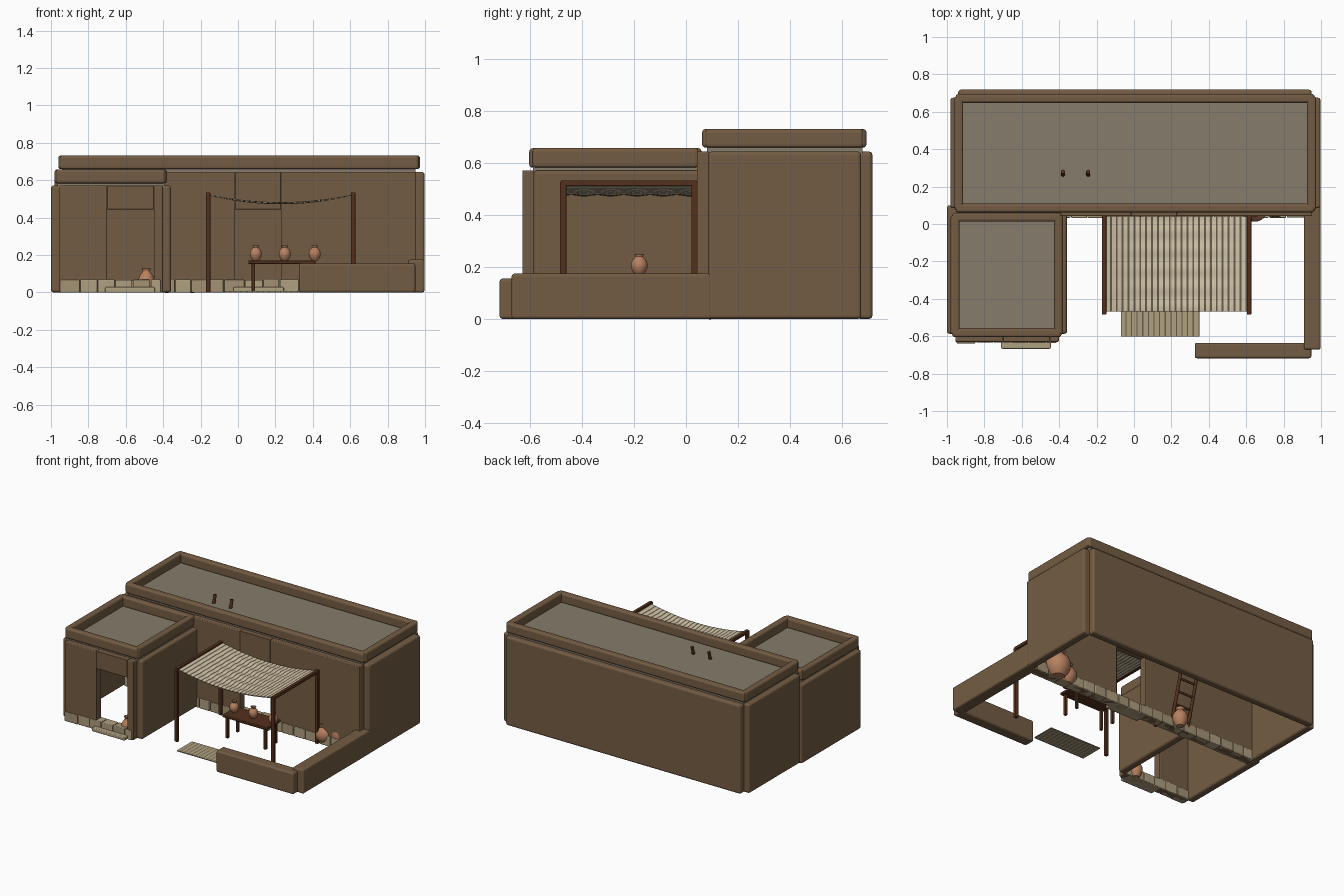
import bpy, bmesh, math, random
from mathutils import Vector

if "Cube" in bpy.data.objects:
    bpy.data.objects.remove(bpy.data.objects["Cube"])

random.seed(4)


def material(name, rgb):
    m = bpy.data.materials.new(name)
    m.diffuse_color = (*rgb, 1)
    m.use_nodes = True
    m.node_tree.nodes["Principled BSDF"].inputs["Base Color"].default_value = m.diffuse_color
    return m


ADOBE = material("adobe brown", (0.175, 0.108, 0.057))
ROOF = material("roof grey clay", (0.235, 0.203, 0.15))
WOOD = material("dark wood", (0.088, 0.03, 0.012))
CLAY = material("terracotta", (0.48, 0.22, 0.115))
STONE = material("pale stone", (0.43, 0.35, 0.215))
STONE2 = material("dull stone", (0.36, 0.29, 0.175))
CREAM = material("cream cloth", (0.64, 0.55, 0.39))
STRIPE = material("dark stripe", (0.13, 0.105, 0.07))


def finish(name, bm, *mats, angle=35):
    bmesh.ops.recalc_face_normals(bm, faces=bm.faces)
    me = bpy.data.meshes.new(name)
    bm.to_mesh(me)
    bm.free()
    for m in mats:
        me.materials.append(m)
    ob = bpy.data.objects.new(name, me)
    bpy.context.collection.objects.link(ob)
    bpy.ops.object.select_all(action='DESELECT')
    bpy.context.view_layer.objects.active = ob
    ob.select_set(True)
    bpy.ops.object.shade_smooth_by_angle(angle=math.radians(angle))
    return ob


def box(name, x, y, z, mat, bevel=0.0):
    """Box from (min, max) ranges, with softened edges."""
    bm = bmesh.new()
    bmesh.ops.create_cube(bm, size=1)
    for v in bm.verts:
        v.co = [r[0] if c < 0 else r[1] for c, r in zip(v.co, (x, y, z))]
    if bevel:
        bmesh.ops.bevel(bm, geom=bm.edges[:], offset=bevel, segments=3,
                        profile=0.5, affect='EDGES')
    return finish(name, bm, mat, angle=12)


def rod(name, a, b, r, mat=WOOD):
    a, b = Vector(a), Vector(b)
    bm = bmesh.new()
    bmesh.ops.create_cone(bm, cap_ends=True, segments=12, radius1=r, radius2=r,
                          depth=(b - a).length)
    q = (b - a).to_track_quat('Z', 'Y')
    for v in bm.verts:
        v.co = q @ v.co + (a + b) / 2
    return finish(name, bm, mat)


# Pot profile: radius and height as fractions of belly radius and total height
POT = [(0, 0), (.5, 0), (.76, .13), (.94, .28), (1, .42), (.97, .56), (.82, .7),
       (.6, .8), (.46, .87), (.46, .92), (.6, 1), (.48, 1), (.38, .92), (0, .85)]


def pot(name, x, y, z, r, h, n=24):
    bm = bmesh.new()
    vs = [bm.verts.new((x + p * r, y, z + q * h)) for p, q in POT]
    es = [bm.edges.new(e) for e in zip(vs, vs[1:])]
    bmesh.ops.spin(bm, geom=vs + es, cent=(x, y, 0), axis=(0, 0, 1),
                   angle=math.tau, steps=n)
    bmesh.ops.remove_doubles(bm, verts=bm.verts, dist=1e-5)
    return finish(name, bm, CLAY)


def parapet(name, x, y, z, t=0.047):
    b = 0.013
    box(name + "_front", x, (y[0], y[0] + t), z, ADOBE, b)
    box(name + "_back", x, (y[1] - t, y[1]), z, ADOBE, b)
    box(name + "_left", (x[0] - .008, x[0] + t - .008), (y[0] + .012, y[1] - .012), z, ADOBE, b)
    box(name + "_right", (x[1] - t + .008, x[1] + .008), (y[0] + .012, y[1] - .012), z, ADOBE, b)


def stones(name, x0, x1, y0, y1):
    x, i = x0, 0
    while x < x1 - .03:
        w = min(random.uniform(.085, .115), x1 - x)
        d = random.uniform(0, .004)
        box(f"{name}_{i}", (x, x + w - .004), (y0 - d, y1 + d),
            (0, random.uniform(.066, .072)), random.choice((STONE, STONE2)), .005)
        x += w
        i += 1


def striped_sheet(name, x, y, n, dark, height, thick, light_mat, rows):
    """Sheet with stripes along y; height(u, v) shapes it."""
    bm = bmesh.new()
    us = sorted([i / n for i in range(n + 1)] + [(i + 1 - dark) / n for i in range(n)])
    layers = []
    for off in (0, -thick):
        layers.append([[bm.verts.new((x[0] + u * (x[1] - x[0]),
                                      y[0] + j / rows * (y[1] - y[0]),
                                      height(u, j / rows) + off))
                        for j in range(rows + 1)] for u in us])
    for i in range(len(us) - 1):
        for j in range(rows):
            for g in layers:
                f = bm.faces.new((g[i][j], g[i + 1][j], g[i + 1][j + 1], g[i][j + 1]))
                f.material_index = i % 2
    top, low = layers
    for i in range(len(us) - 1):
        for j in (0, rows):
            f = bm.faces.new((top[i][j], top[i + 1][j], low[i + 1][j], low[i][j]))
            f.material_index = i % 2
    for i in (0, len(us) - 1):
        for j in range(rows):
            bm.faces.new((top[i][j], top[i][j + 1], low[i][j + 1], low[i][j]))
    return finish(name, bm, light_mat, STRIPE)


# Main house walls, hollow with a doorway
H, B = .645, .014
box("main_back_wall", (-.94, .95), (.66, .718), (0, H), ADOBE, B)
box("main_left_wall", (-.982, -.925), (.085, .675), (0, H), ADOBE, B)
box("main_right_wall", (.935, .997), (.085, .675), (0, H), ADOBE, B)
box("main_front_wall_left", (-.945, -.016), (.042, .102), (0, H), ADOBE, .006)
box("main_front_wall_right", (.23, .952), (.042, .102), (0, H), ADOBE, .006)
box("main_door_lintel", (-.016, .23), (.042, .102), (.444, H), ADOBE, .003)
box("main_roof", (-.94, .95), (.08, .68), (.632, .665), ROOF)
parapet("main_parapet", (-.953, .965), (.062, .695), (.66, .732))

# Side wing
W = .572
box("wing_left_wall", (-1, -.942), (-.587, .1), (0, W), ADOBE, B)
box("wing_right_wall", (-.415, -.358), (-.587, .06), (0, W), ADOBE, B)
box("wing_front_wall_left", (-.955, -.70), (-.63, -.57), (0, W), ADOBE, .006)
box("wing_front_wall_right", (-.45, -.402), (-.63, -.57), (0, W), ADOBE, .006)
box("wing_door_lintel", (-.70, -.45), (-.63, -.57), (.444, W), ADOBE, .003)
box("wing_roof", (-.965, -.39), (-.59, .05), (.562, .588), ROOF)
parapet("wing_parapet", (-.972, -.388), (-.604, .06), (.583, .658))

# Courtyard low walls
box("yard_right_wall", (.908, .997), (-.672, .1), (0, .175), ADOBE, .012)
box("yard_front_wall", (.325, .948), (-.718, -.635), (0, .156), ADOBE, .012)

# Stone footings and doorsteps
stones("main_footing", -.94, .94, .034, .106)
stones("wing_footing", -.95, -.41, -.634, -.567)
box("main_doorstep", (-.025, .245), (0, .08), (0, .028), STONE, .006)
box("wing_doorstep", (-.71, -.445), (-.667, -.59), (0, .028), STONE, .006)

# Awning frame and sagging striped cloth
for side, px in (("left", -.16), ("right", .615)):
    box(f"awning_{side}_beam", (px - .012, px + .012), (-.482, .042), (.512, .534), WOOD, .004)
    for end, py in (("front", -.473), ("back", .033)):
        box(f"awning_{side}_{end}_post", (px - .012, px + .012),
            (py - .012, py + .012), (0, .53), WOOD, .004)


def sag(u, v):
    return .523 - .17 * u * (1 - u) + .0028 * math.sin(v * math.tau * 5) * math.sin(math.pi * u)


striped_sheet("awning_cloth", (-.15, .605), (-.468, .04), 24, .32, sag, .006, CREAM, 40)

# Rug by the courtyard entrance
striped_sheet("rug", (-.07, .35), (-.602, -.43), 14, .2, lambda u, v: .007, .006, STONE, 1)

# Table with three pots
box("table_top", (.055, .415), (-.26, -.1), (.152, .17), WOOD, .004)
for i, lx in enumerate((.082, .388)):
    for j, ly in enumerate((-.238, -.122)):
        box(f"table_leg_{i}_{j}", (lx - .009, lx + .009), (ly - .009, ly + .009),
            (0, .155), WOOD, .002)
for i, tx in enumerate((.095, .25, .41)):
    pot(f"table_pot_{i}", tx, -.18, .17, .032, .081)

# Storage pots on the ground
pot("wing_pot", -.49, -.565, 0, .044, .128)
pot("store_pot_small", .645, .08, 0, .068, .145)
pot("store_pot_large", .755, .122, 0, .086, .19)
pot("ladder_pot", -.283, .135, 0, .052, .135)

# Ladder leaning up through the roof
foot, tip = Vector((0, .085, 0)), Vector((0, .28, .722))
for side, lx in (("left", -.38), ("right", -.245)):
    off = Vector((lx, 0, 0))
    rod(f"ladder_{side}_rail", foot + off, tip + off, .011)
for i in range(7):
    c = foot.lerp(tip, .1 + i * .12)
    rod(f"ladder_rung_{i}", (-.38, c.y, c.z), (-.245, c.y, c.z), .008)
